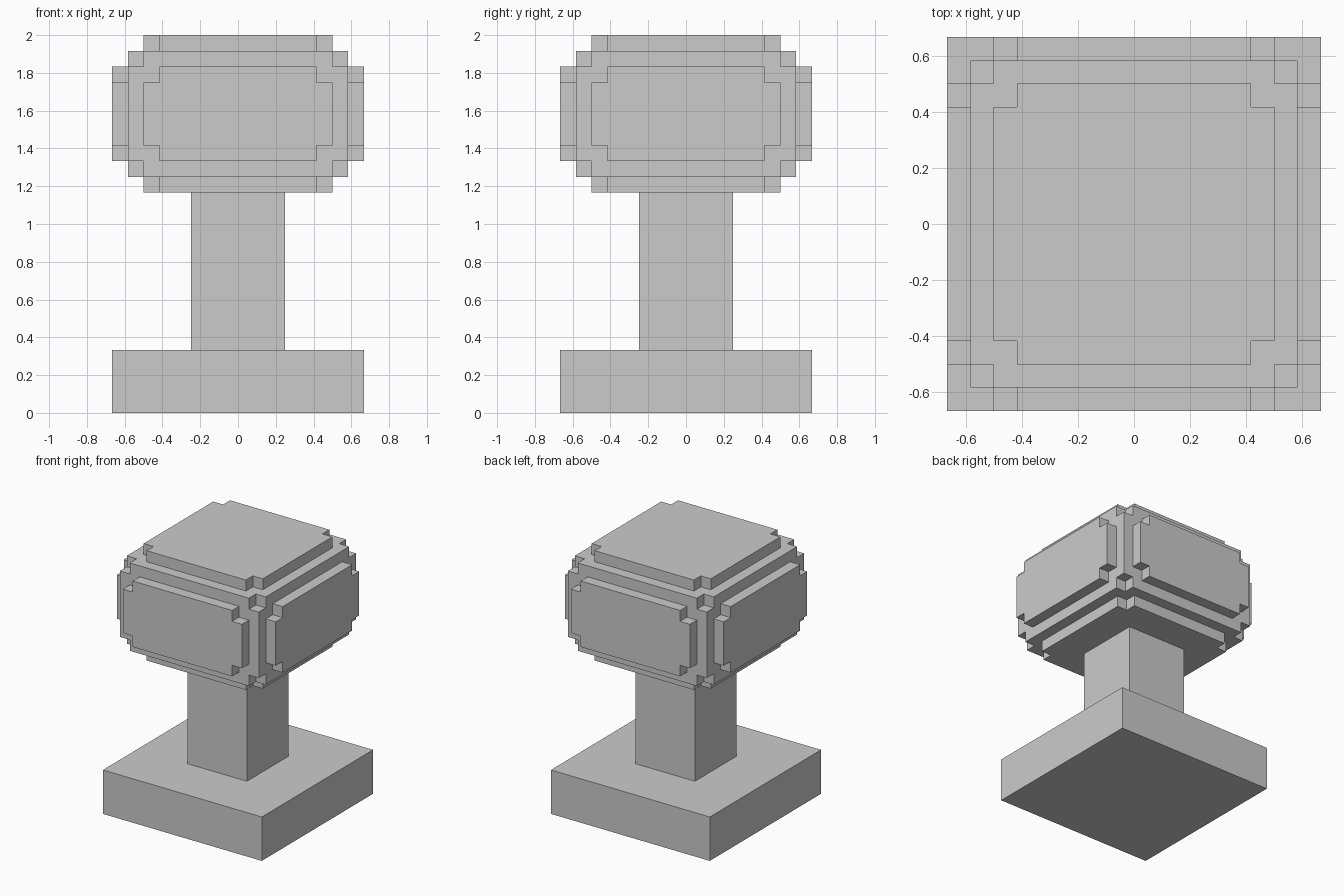
import bpy, bmesh
from mathutils import Vector

if "Cube" in bpy.data.objects:
    bpy.data.objects.remove(bpy.data.objects["Cube"])

U = 1 / 12  # block unit


def make_object(name, bm):
    mesh = bpy.data.meshes.new(name)
    bm.to_mesh(mesh)
    bm.free()
    obj = bpy.data.objects.new(name, mesh)
    bpy.context.collection.objects.link(obj)
    return obj


def block(name, half, z0, z1):
    bm = bmesh.new()
    bmesh.ops.create_cube(bm, size=1)
    for v in bm.verts:
        v.co = Vector((v.co.x * 2 * half, v.co.y * 2 * half,
                       z0 + (v.co.z + 0.5) * (z1 - z0))) * U
    return make_object(name, bm)


def merged_boxes(name, boxes, centre_z):
    """Outer skin of overlapping centred boxes given as half sizes."""
    cuts = [sorted({s * b[a] for b in boxes for s in (-1, 1)}) for a in range(3)]

    def solid(cell):
        if any(not 0 <= cell[a] < len(cuts[a]) - 1 for a in range(3)):
            return False
        mid = [abs(cuts[a][cell[a]] + cuts[a][cell[a] + 1]) / 2 for a in range(3)]
        return any(all(mid[a] < b[a] for a in range(3)) for b in boxes)

    bm = bmesh.new()
    nx, ny, nz = (len(c) - 1 for c in cuts)
    for cell in ((i, j, k) for i in range(nx) for j in range(ny) for k in range(nz)):
        if not solid(cell):
            continue
        for a in range(3):
            b, c = (a + 1) % 3, (a + 2) % 3
            for side in (0, 1):
                other = list(cell)
                other[a] += 2 * side - 1
                if solid(other):
                    continue
                ring = [(0, 0), (1, 0), (1, 1), (0, 1)]
                verts = []
                for p, q in (ring if side else ring[::-1]):
                    co = Vector()
                    co[a] = cuts[a][cell[a] + side]
                    co[b] = cuts[b][cell[b] + p]
                    co[c] = cuts[c][cell[c] + q]
                    co.z += centre_z
                    verts.append(bm.verts.new(co * U))
                bm.faces.new(verts)
    bmesh.ops.remove_doubles(bm, verts=bm.verts, dist=1e-4)
    bmesh.ops.dissolve_limit(bm, angle_limit=0.01, verts=bm.verts, edges=bm.edges)
    return make_object(name, bm)


# Square foot and post
block("base", 8, 0, 4)
block("post", 2.5 + 0.5, 4, 14)

# Stepped, rounded head: core plus notched plates on every side
merged_boxes("head", [
    (7, 7, 3), (7, 6, 4), (6, 7, 4),   # core with clipped corners
    (6, 5, 5), (5, 6, 5),              # top and bottom plates
    (8, 6, 2), (8, 5, 3),              # left and right plates
    (6, 8, 2), (5, 8, 3),              # front and back plates
], 19)
